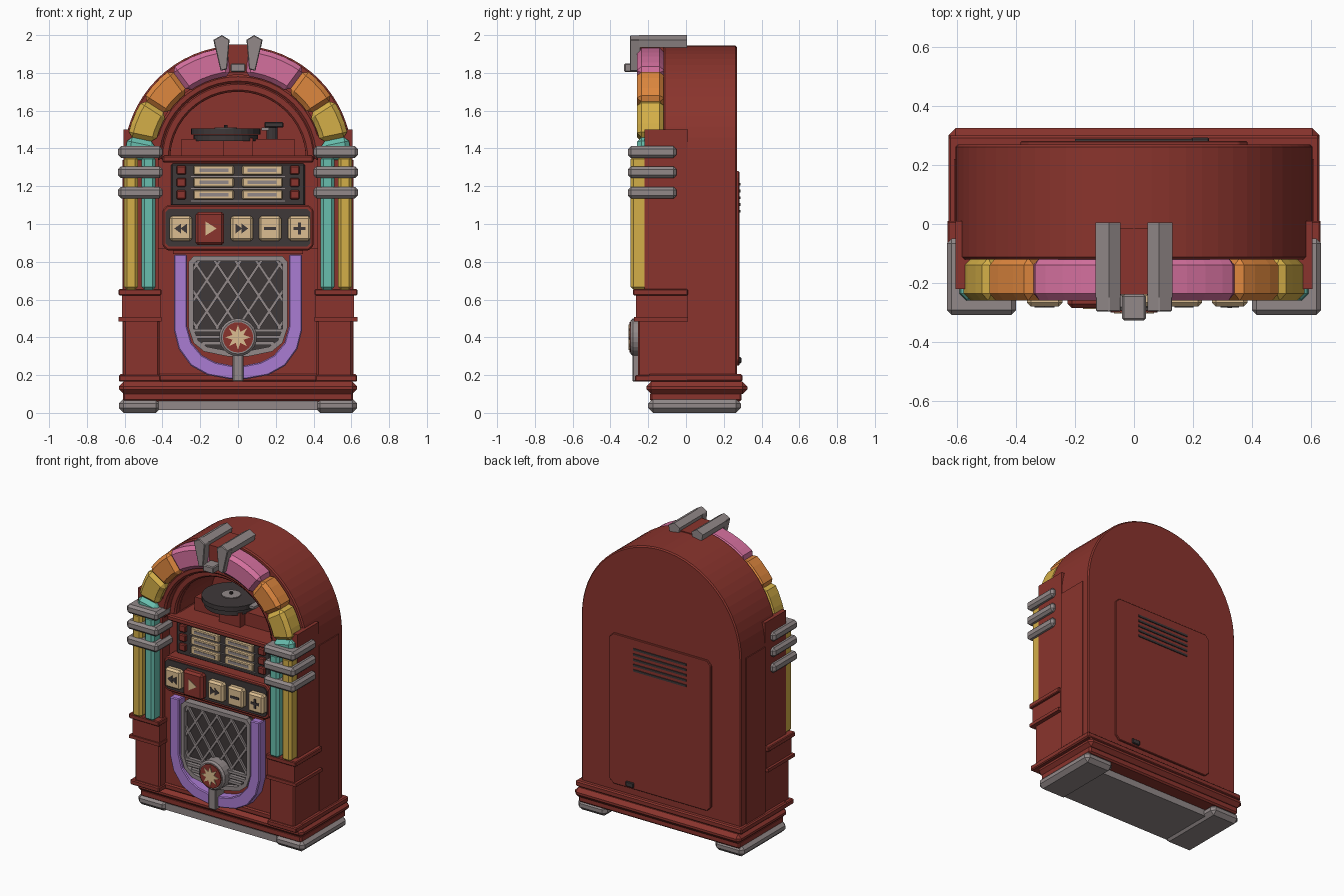
import bpy, math
from mathutils import Vector

def mat(name, r, g, b):
    lin = [((c / 255 + 0.055) / 1.055) ** 2.4 for c in (r, g, b)]
    m = bpy.data.materials.new(name)
    m.diffuse_color = (*lin, 1)
    return m

RED = mat("cabinet_red", 138, 52, 45)
PINK = mat("pink", 212, 112, 158)
ORANGE = mat("orange", 222, 135, 62)
YELLOW = mat("yellow", 212, 175, 72)
TEAL = mat("teal", 104, 190, 174)
PURPLE = mat("purple", 170, 124, 210)
GREY = mat("metal_grey", 146, 137, 137)
CREAM = mat("cream", 220, 190, 145)
DARK = mat("charcoal", 62, 56, 57)
CZ = 1.34  # centre height of the arch

def prism(name, pts, y0, y1, m, bevel=0.0):
    """Extrude an x-z outline from y0 to y1."""
    n = len(pts)
    v = [(x, y0, z) for x, z in pts] + [(x, y1, z) for x, z in pts]
    f = [list(range(n)), list(range(2 * n - 1, n - 1, -1))]
    f += [[i, i + n, (i + 1) % n + n, (i + 1) % n] for i in range(n)]
    area = sum(pts[i][0] * pts[(i + 1) % n][1] - pts[(i + 1) % n][0] * pts[i][1] for i in range(n))
    if area < 0:
        f = [q[::-1] for q in f]
    me = bpy.data.meshes.new(name)
    me.from_pydata(v, [], f)
    me.materials.append(m)
    ob = bpy.data.objects.new(name, me)
    bpy.context.collection.objects.link(ob)
    if bevel:
        b = ob.modifiers.new("bevel", 'BEVEL')
        b.width, b.segments = bevel, 1
    return ob

def box(name, x0, x1, y0, y1, z0, z1, m, bevel=0.0):
    x0, x1 = min(x0, x1), max(x0, x1)
    return prism(name, [(x0, z0), (x1, z0), (x1, z1), (x0, z1)], y0, y1, m, bevel)

def arc(r, a0, a1, n, cx=0, cz=CZ):
    return [(cx + r * math.cos(math.radians(a0 + (a1 - a0) * i / n)),
             cz + r * math.sin(math.radians(a0 + (a1 - a0) * i / n))) for i in range(n + 1)]

def band(name, r0, r1, a0, a1, n, y0, y1, m, bevel=0.0):
    return prism(name, arc(r1, a0, a1, n) + arc(r0, a1, a0, n), y0, y1, m, bevel)

def disc(name, r, cx, cz, y0, y1, m, bevel=0.0, n=24):
    return prism(name, arc(r, 0, 360 - 360 / n, n - 1, cx, cz), y0, y1, m, bevel)

def upright(name, r, x, y, z0, z1, m, n=24):
    ob = disc(name, r, 0, 0, -z1, -z0, m, 0, n)
    ob.rotation_euler.x = -math.pi / 2
    ob.location = (x, y, 0)
    return ob

def strip(name, a, b, w, y0, y1, m):
    a, b = Vector(a), Vector(b)
    d = (b - a).normalized() * w / 2
    p = Vector((-d.y, d.x))
    return prism(name, [tuple(a + p), tuple(a - p), tuple(b - p), tuple(b + p)], y0, y1, m)

# Cabinet body with the turntable niche cut out
body = prism("cabinet_body", [(-0.605, 0.17), (0.605, 0.17)] + arc(0.605, 0, 180, 32), -0.12, 0.27, RED, 0.008)
cut = prism("niche_cutter", [(-0.355, 1.36), (0.355, 1.36)] + arc(0.36, 4, 176, 20), -0.5, 0.22, RED)
cut.hide_render = True
cut.hide_viewport = True
bo = body.modifiers.new("niche", 'BOOLEAN')
bo.object, bo.operation, bo.solver = cut, 'DIFFERENCE', 'EXACT'

# Base mouldings and feet
box("base_ledge", -0.63, 0.63, -0.2, 0.30, 0.165, 0.205, RED, 0.008)
box("base_moulding", -0.63, 0.63, -0.21, 0.325, 0.1, 0.165, RED, 0.025)
box("base_core", -0.61, 0.61, -0.19, 0.295, 0.06, 0.11, RED, 0.01)
box("base_plate", -0.42, 0.42, -0.185, 0.2, 0.015, 0.062, GREY)
for s in (-1, 1):
    box("foot", s * 0.41, s * 0.63, -0.2, 0.29, 0, 0.075, GREY, 0.025)

# Side pillars, light tubes and metal bands
for s in (-1, 1):
    box("pillar", s * 0.42, s * 0.605, -0.22, 0.01, 0.2, 1.5, RED)
    box("pillar_foot", s * 0.41, s * 0.63, -0.27, 0.01, 0.165, 0.2, RED, 0.006)
    box("pillar_lower", s * 0.415, s * 0.605, -0.255, 0.01, 0.19, 0.5, RED, 0.01)
    box("pillar_ledge", s * 0.405, s * 0.632, -0.275, 0.01, 0.485, 0.507, RED)
    box("pillar_upper", s * 0.41, s * 0.615, -0.265, 0.01, 0.5, 0.63, RED)
    box("pillar_cap", s * 0.405, s * 0.632, -0.28, 0.01, 0.622, 0.655, RED, 0.005)
    box("side_panel", s * 0.6, s * 0.611, 0.012, 0.22, 0.2, CZ, RED)
    box("outer_light_tube", s * 0.53, s * 0.603, -0.293, -0.2, 0.65, 1.36, YELLOW, 0.016)
    box("inner_light_tube", s * 0.437, s * 0.51, -0.293, -0.2, 0.65, 1.36, TEAL, 0.016)
    for z in (1.135, 1.243, 1.35):
        box("metal_band", s * 0.4, s * 0.635, -0.308, -0.05, z, z + 0.062, GREY, 0.016)

    # Coloured light arch
    for name, a0, a1, n, m in (("teal", 0, 12, 2, TEAL), ("yellow", 12, 32.5, 3, YELLOW),
                               ("orange", 32.5, 53.5, 3, ORANGE), ("pink", 53.5, 85, 5, PINK)):
        if s < 0:
            a0, a1 = 180 - a0, 180 - a1
        band(name + "_arch_light", 0.445, 0.597, a0, a1, n, -0.26, -0.115, m, 0.024)

    # Crown fins
    fin = [(s * x, z) for x, z in ((0.045, 1.975), (0.085, 2.0), (0.13, 1.975), (0.092, 1.81), (0.058, 1.82))]
    prism("crown_fin_front", fin, -0.297, -0.24, GREY, 0.004)
    prism("crown_fin_top", [(s * x, z) for x, z in ((0.045, 1.975), (0.085, 2.0), (0.13, 1.975),
                                                    (0.122, 1.935), (0.053, 1.935))], -0.25, 0.005, GREY)
prism("crown_keystone", [(-0.06, 1.8), (0.06, 1.8), (0.07, 1.95), (-0.07, 1.95)], -0.24, -0.015, RED)
box("crown_block", -0.04, 0.04, -0.327, -0.24, 1.805, 1.85, GREY, 0.006)

# Window surround and sill
band("window_outer_trim", 0.405, 0.452, 0, 180, 24, -0.215, -0.115, RED, 0.012)
band("window_inner_trim", 0.36, 0.41, 0, 180, 24, -0.165, -0.115, RED, 0.01)
box("window_sill", -0.4, 0.4, -0.2, -0.115, 1.325, 1.362, RED, 0.008)

# Turntable on its stepped platform
box("platform", -0.3, 0.3, -0.04, 0.2, 1.35, 1.45, RED)
box("platform_step", -0.08, 0.08, -0.09, 0.0, 1.35, 1.455, RED)
upright("turntable_base", 0.17, -0.065, 0.02, 1.44, 1.47, DARK)
upright("record", 0.185, -0.065, 0.02, 1.475, 1.505, DARK, 28)
upright("record_label", 0.06, -0.065, 0.02, 1.505, 1.511, GREY)
upright("spindle", 0.01, -0.065, 0.02, 1.51, 1.525, DARK, 8)
upright("tonearm_pivot", 0.03, 0.18, 0.05, 1.45, 1.53, DARK, 12)
box("tonearm", 0.14, 0.24, 0.0, 0.03, 1.51, 1.54, DARK, 0.005)
box("tonearm_head", 0.125, 0.165, -0.06, 0.03, 1.495, 1.512, GREY)

# Centre front and song selector
box("front_panel", -0.42, 0.42, -0.19, -0.11, 0.2, 0.87, RED)
box("selector_backing", -0.42, 0.42, -0.14, -0.11, 0.86, 1.35, RED)
box("selector_panel", -0.355, 0.355, -0.16, -0.13, 1.095, 1.32, DARK, 0.008)
for z in (1.155, 1.22, 1.285):
    for s in (-1, 1):
        box("song_card", s * 0.022, s * 0.235, -0.178, -0.15, z - 0.026, z + 0.026, CREAM, 0.006)
        box("song_line", s * 0.05, s * 0.205, -0.181, -0.17, z - 0.009, z + 0.009, GREY)
        box("song_key", s * 0.275, s * 0.325, -0.18, -0.15, z - 0.024, z + 0.024, RED, 0.006)
    box("selector_rail", -0.25, 0.25, -0.167, -0.15, z - 0.036, z - 0.03, GREY)

# Control bar with keys
def chamfer(x, z0, z1, c):
    return [(-x + c, z0), (x - c, z0), (x, z0 + c), (x, z1 - c), (x - c, z1), (-x + c, z1), (-x, z1 - c), (-x, z0 + c)]

prism("control_frame", chamfer(0.4, 0.86, 1.1, 0.025), -0.232, -0.11, RED, 0.008)
prism("control_panel", chamfer(0.385, 0.88, 1.08, 0.02), -0.239, -0.2, DARK)
KZ = 0.976
for x in (-0.303, 0.02, 0.17, 0.325):
    box("control_key", x - 0.06, x + 0.06, -0.28, -0.23, KZ - 0.066, KZ + 0.066, CREAM, 0.013)
box("play_key", -0.225, -0.073, -0.285, -0.23, KZ - 0.088, KZ + 0.088, RED, 0.014)

def arrow(name, x, w, h, y, m):
    prism(name, [(x, KZ - h), (x + w, KZ), (x, KZ + h)], y - 0.004, y + 0.003, m)

arrow("play_mark", -0.173, 0.06, 0.038, -0.285, CREAM)
for x in (-0.302, -0.27):
    arrow("rewind_mark", x, -0.035, 0.026, -0.28, DARK)
for x in (-0.013, 0.019):
    arrow("forward_mark", x, 0.035, 0.026, -0.28, DARK)
for x in (0.17, 0.325):
    box("bar_mark", x - 0.032, x + 0.032, -0.284, -0.277, KZ - 0.008, KZ + 0.008, DARK)
box("plus_mark", 0.317, 0.333, -0.2845, -0.277, KZ - 0.032, KZ + 0.032, DARK)

# Speaker: purple surround, frame, lattice, bars
def u_shape(half):
    return half + [(-x, z) for x, z in reversed(half)]

outer = u_shape([(0.34, 0.838), (0.34, 0.44), (0.315, 0.34), (0.25, 0.25), (0.16, 0.2), (0.05, 0.18)])
inner = u_shape([(0.27, 0.838), (0.27, 0.46), (0.245, 0.37), (0.19, 0.305), (0.12, 0.268), (0.04, 0.252)])
prism("speaker_light", outer + inner[::-1], -0.255, -0.18, PURPLE, 0.006)
box("speaker_lip", -0.345, 0.345, -0.215, -0.18, 0.842, 0.86, RED)
f_out = [(0.235, 0.83), (0.262, 0.8), (0.262, 0.45), (0.235, 0.37), (0.18, 0.325), (0.06, 0.3)]
f_in = [(0.22, 0.803), (0.236, 0.787), (0.236, 0.45), (0.212, 0.385), (0.165, 0.35), (0.06, 0.33)]
prism("speaker_cloth", u_shape(f_out), -0.215, -0.18, DARK)
for s in (-1, 1):
    half = [(0, 0.83)] + f_out + [(0, 0.295)]
    hole = [(0, 0.803)] + f_in + [(0, 0.325)]
    prism("speaker_frame", [(s * x, z) for x, z in half + hole[::-1]], -0.245, -0.2, GREY)
    # Diagonal lattice, each strip clipped to the grille
    for k in range(-7, 8):
        lo, hi, c = 0.445, 0.81, k * 0.11
        t0, t1 = max(lo, 0.62 + (-0.24 - c) * 1.5), min(hi, 0.62 + (0.24 - c) * 1.5)
        if t1 - t0 > 0.03:
            strip("lattice", (s * (c + (t0 - 0.62) / 1.5), t0), (s * (c + (t1 - 0.62) / 1.5), t1),
                  0.015, -0.229, -0.21, GREY)
for z, w in ((0.436, 0.24), (0.402, 0.225), (0.368, 0.19)):
    box("speaker_bar", -w, w, -0.24, -0.21, z - 0.009, z + 0.009, GREY)

# Badge and stem
box("badge_stem", -0.028, 0.028, -0.283, -0.18, 0.165, 0.33, GREY, 0.006)
disc("badge_rim", 0.1, 0, 0.4, -0.293, -0.2, GREY, 0.012)
disc("badge_face", 0.08, 0, 0.4, -0.3, -0.28, RED)
star = []
for i in range(16):
    a, r = math.pi * i / 8, (0.067, 0.032)[i % 2]
    star.append((r * math.sin(a), 0.4 + r * math.cos(a)))
prism("badge_star", star, -0.304, -0.295, CREAM)

# Rear service door, vents and socket
prism("rear_door", [(x, z + 0.765) for x, z in chamfer(0.385, -0.515, 0.515, 0.03)], 0.26, 0.282, RED, 0.004)
for i in range(5):
    z = 1.06 + i * 0.036
    box("rear_vent", -0.2, 0.2, 0.275, 0.288, z, z + 0.014, DARK)
box("rear_socket", 0.195, 0.255, 0.275, 0.293, 0.262, 0.295, DARK, 0.004)
